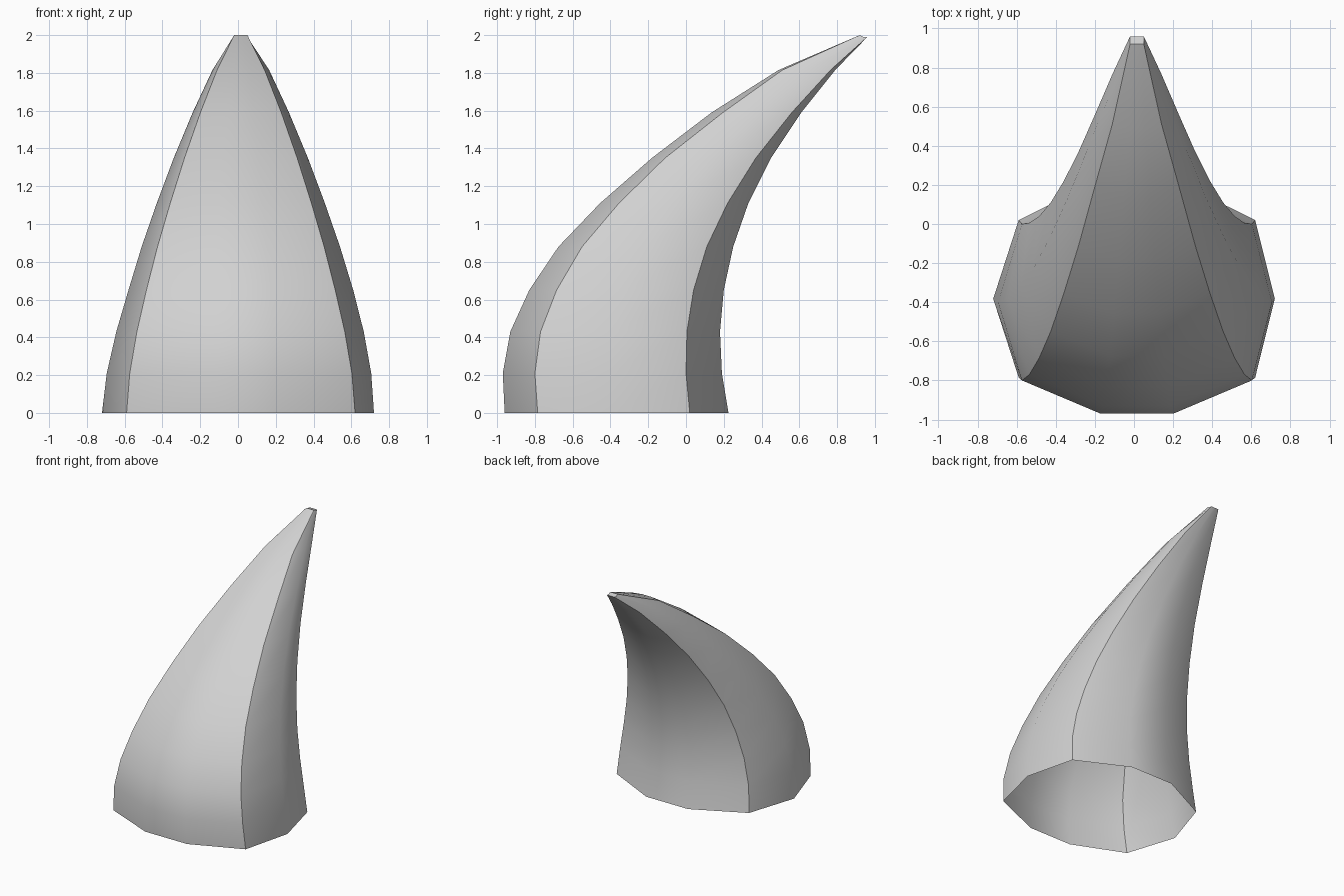
import bpy
import bmesh

cube = bpy.data.objects.get("Cube")
if cube:
    bpy.data.objects.remove(cube, do_unlink=True)

# Rings: height, half width, then y of front face, front corner, back corner, back face
RINGS = [
    (0.00, 0.720, -0.96, -0.785, 0.02, 0.225),
    (0.21, 0.700, -0.97, -0.80, 0.00, 0.19),
    (0.43, 0.655, -0.93, -0.77, 0.005, 0.18),
    (0.65, 0.595, -0.83, -0.685, 0.04, 0.20),
    (0.88, 0.525, -0.675, -0.55, 0.11, 0.25),
    (1.11, 0.445, -0.455, -0.355, 0.22, 0.33),
    (1.35, 0.355, -0.18, -0.11, 0.37, 0.45),
    (1.59, 0.255, 0.135, 0.195, 0.56, 0.61),
    (1.815, 0.15, 0.49, 0.51, 0.765, 0.79),
    (2.00, 0.035, 0.92, 0.92, 0.96, 0.96),
]
SHIFT = 0.015
CORNERS = {1, 4, 6, 9}  # ring positions of the four hard ridges


def ring_points(z, half, front, front_corner, back_corner, back):
    """Ten points around the horn, counter-clockwise from the front."""
    tip = z == 2.0
    corner = half * (1.0 if tip else 0.84)
    inner = half * (0.33 if tip else 0.265)
    mid = (front_corner + back_corner) / 2
    right_half = [(inner, front), (corner, front_corner), (half, mid),
                  (corner, back_corner), (inner, back)]
    side_shift = SHIFT * min(1, z / 0.6)
    loop = right_half + [(-x, y) for x, y in reversed(right_half)]
    # the widest points sit centred at the base
    pts = []
    for i, (x, y) in enumerate(loop):
        dx = side_shift if i in (2, 7) else SHIFT
        dz = -0.01 if tip and y > front else 0
        pts.append((x + dx, y, z + dz))
    return pts


# Horn shell, open at the base
bm = bmesh.new()
rings = [[bm.verts.new(p) for p in ring_points(*r)] for r in RINGS]
n = len(rings[0])
for low, high in zip(rings, rings[1:]):
    for i in range(n):
        j = (i + 1) % n
        bm.faces.new((low[i], low[j], high[j], high[i]))
cap = bm.faces.new(rings[-1])
for f in bm.faces:
    f.smooth = True

# Hard ridges and tip edge
hard = {1, 3, 6, 8}
for low, high in zip(rings, rings[1:]):
    for i in hard:
        bm.edges.get((low[i], high[i])).smooth = False
for e in cap.edges:
    e.smooth = False

mesh = bpy.data.meshes.new("horn")
bm.to_mesh(mesh)
bm.free()
horn = bpy.data.objects.new("horn", mesh)
bpy.context.collection.objects.link(horn)

# Pale grey material
mat = bpy.data.materials.new("pale_grey")
mat.use_nodes = True
colour = (0.64, 0.64, 0.64, 1)
mat.diffuse_color = colour
mat.node_tree.nodes["Principled BSDF"].inputs["Base Color"].default_value = colour
mesh.materials.append(mat)
